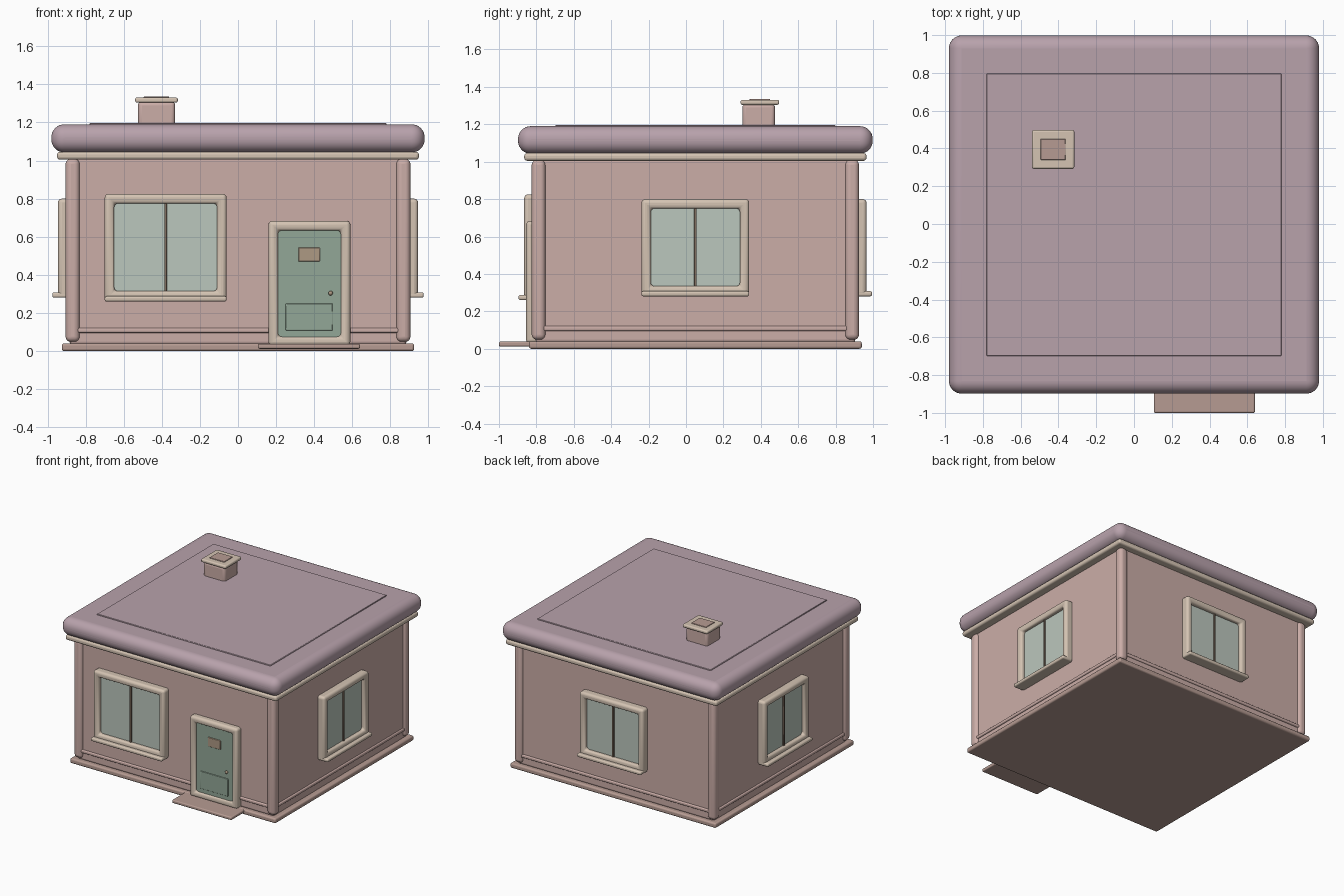
import bpy, bmesh, math
from mathutils import Matrix

if "Cube" in bpy.data.objects:
    bpy.data.objects.remove(bpy.data.objects["Cube"])

CY = 0.05                      # house centre along y
WX, WY = 0.885, 0.855          # wall half sizes


def material(name, r, g, b):
    m = bpy.data.materials.new(name)
    m.diffuse_color = (r, g, b, 1)
    m.use_nodes = True
    m.node_tree.nodes["Principled BSDF"].inputs["Base Color"].default_value = m.diffuse_color
    return m


PINK = material("wall_pink", 0.60, 0.42, 0.39)
ROOF = material("roof_mauve", 0.48, 0.36, 0.41)
TRIM = material("trim_cream", 0.66, 0.55, 0.45)
BASE = material("base_rose", 0.47, 0.33, 0.29)
GLASS = material("glass_grey", 0.50, 0.57, 0.51)
GREEN = material("door_green", 0.29, 0.39, 0.31)
BROWN = material("dark_brown", 0.22, 0.16, 0.12)
TAN = material("plate_tan", 0.42, 0.32, 0.23)


def finish(name, bm, mat, bevel, segments, matrix):
    bmesh.ops.recalc_face_normals(bm, faces=bm.faces[:])
    me = bpy.data.meshes.new(name)
    bm.to_mesh(me)
    bm.free()
    ob = bpy.data.objects.new(name, me)
    bpy.context.collection.objects.link(ob)
    me.materials.append(mat)
    ob.matrix_world = matrix
    if bevel:
        mod = ob.modifiers.new("bevel", 'BEVEL')
        mod.width, mod.segments = bevel, segments
        mod.limit_method = 'ANGLE'
    bpy.ops.object.select_all(action='DESELECT')
    ob.select_set(True)
    bpy.context.view_layer.objects.active = ob
    bpy.ops.object.shade_smooth_by_angle(angle=math.radians(35))
    return ob


def box(name, x, y, z, mat, bevel=0.0, segments=3, matrix=Matrix()):
    bm = bmesh.new()
    bmesh.ops.create_cube(bm, size=1)
    for v in bm.verts:
        v.co = [lo + (c + 0.5) * (hi - lo) for c, (lo, hi) in zip(v.co, (x, y, z))]
    return finish(name, bm, mat, bevel, segments, matrix)


def slab(name, hx, hy, z, mat, bevel, segments=3):
    return box(name, (-hx, hx), (CY - hy, CY + hy), z, mat, bevel, segments)


def frame(name, x, z, border, bottom, y, mat, matrix):
    # rectangular ring extruded along y
    bm = bmesh.new()
    outer = [(x[0], z[0]), (x[1], z[0]), (x[1], z[1]), (x[0], z[1])]
    inner = [(x[0] + border, z[0] + bottom), (x[1] - border, z[0] + bottom),
             (x[1] - border, z[1] - border), (x[0] + border, z[1] - border)]
    rings = [[bm.verts.new((px, d, pz)) for px, pz in loop]
             for loop, d in ((outer, y[0]), (inner, y[0]), (inner, y[1]), (outer, y[1]))]
    for k in range(4):
        a, b = rings[k], rings[(k + 1) % 4]
        for i in range(4):
            j = (i + 1) % 4
            bm.faces.new((a[i], a[j], b[j], b[i]))
    return finish(name, bm, mat, 0.02, 4, matrix)


def facing(angle, dist):
    # local frame on a wall: x along the wall, -y outward, y = 0 on its surface
    return (Matrix.Translation((0, CY, 0)) @ Matrix.Rotation(math.radians(angle), 4, 'Z')
            @ Matrix.Translation((0, -dist, 0)))


def window(side, matrix, x, z):
    mid = (x[0] + x[1]) / 2
    frame(side + "_window_frame", x, z, 0.05, 0.055, (-0.06, 0.02), TRIM, matrix)
    box(side + "_window_sill", x, (-0.09, 0), (z[0], z[0] + 0.028), TRIM, 0.01, 3, matrix)
    box(side + "_window_glass", (x[0] + 0.03, x[1] - 0.03), (-0.025, 0.01),
        (z[0] + 0.03, z[1] - 0.03), GLASS, 0, 1, matrix)
    box(side + "_window_mullion", (mid - 0.007, mid + 0.007), (-0.036, 0),
        (z[0] + 0.04, z[1] - 0.04), BROWN, 0.002, 1, matrix)


# foundation, walls and base moulding
slab("foundation", 0.925, 0.89, (0, 0.04), BASE, 0.012)
slab("walls", WX, WY, (0.03, 1.02), PINK, 0.02)
slab("base_moulding", WX + 0.011, WY + 0.011, (0.096, 0.122), PINK, 0.008)

# corner posts
for sx, sn in ((-1, "left"), (1, "right")):
    for sy, fn in ((-1, "front"), (1, "back")):
        px, py = sx * 0.868, CY + sy * 0.838
        box(f"{fn}_{sn}_corner_post", (px - 0.037, px + 0.037), (py - 0.037, py + 0.037),
            (0.048, 1.01), PINK, 0.028, 5)

# cornice and roof
slab("cornice", 0.95, 0.915, (1.005, 1.046), TRIM, 0.015)
slab("roof_slab", 0.98, 0.948, (1.043, 1.19), ROOF, 0.068, 8)
slab("roof_panel", 0.78, 0.748, (1.17, 1.197), ROOF, 0.003, 1)

# chimney
box("chimney_stack", (-0.525, -0.33), (0.302, 0.476), (1.18, 1.31), PINK, 0.02, 4)
box("chimney_cap", (-0.54, -0.316), (0.292, 0.498), (1.304, 1.331), TRIM, 0.01)
box("chimney_flue", (-0.495, -0.362), (0.34, 0.45), (1.31, 1.336), BASE, 0.002, 1)

# windows on all four sides
front = facing(0, WY)
window("front", front, (-0.70, -0.06), (0.26, 0.825))
for side, angle, dist in (("right", 90, WX), ("back", 180, WY), ("left", 270, WX)):
    window(side, facing(angle, dist), (-0.288, 0.288), (0.28, 0.80))

# door with frame, panel, plate and knob
frame("door_frame", (0.16, 0.59), (0.03, 0.683), 0.05, 0.045, (-0.05, 0.02), TRIM, front)
box("door_leaf", (0.205, 0.545), (-0.03, 0.01), (0.07, 0.638), GREEN, 0.005, 2, front)
box("door_lower_panel", (0.25, 0.497), (-0.036, 0), (0.108, 0.25), GREEN, 0.004, 2, front)
box("door_plate", (0.317, 0.43), (-0.038, 0), (0.47, 0.544), TAN, 0.004, 2, front)
bm = bmesh.new()
bmesh.ops.create_uvsphere(bm, u_segments=16, v_segments=8, radius=0.012)
finish("door_knob", bm, TAN, 0, 1, front @ Matrix.Translation((0.486, -0.038, 0.304)))

# doorstep
box("doorstep", (0.105, 0.64), (-1.0, -0.80), (0.012, 0.038), BASE, 0.008)
